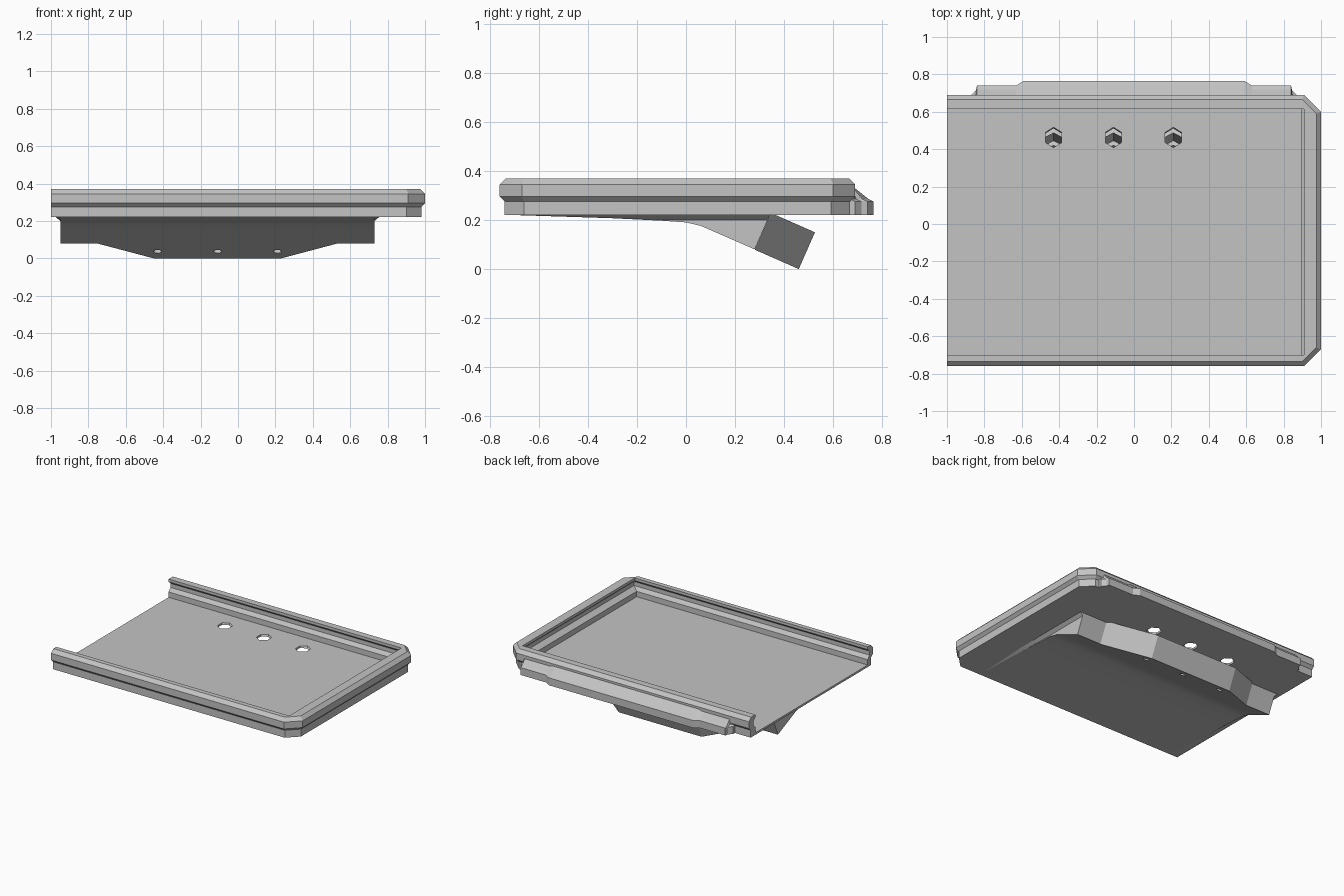
import bpy, bmesh, math

cube = bpy.data.objects.get("Cube")
if cube:
    bpy.data.objects.remove(cube, do_unlink=True)

grey = bpy.data.materials.new("plain_grey")
grey.use_nodes = True
grey.diffuse_color = (0.55, 0.55, 0.55, 1)
grey.node_tree.nodes["Principled BSDF"].inputs["Base Color"].default_value = grey.diffuse_color


def loft(name, sections):
    """Skin a row of equal closed sections and cap both ends."""
    bm = bmesh.new()
    rows = [[bm.verts.new(p) for p in s] for s in sections]
    n = len(rows[0])
    for a, b in zip(rows, rows[1:]):
        for i in range(n):
            j = (i + 1) % n
            bm.faces.new((a[i], a[j], b[j], b[i]))
    bm.faces.new(rows[0])
    bm.faces.new(rows[-1])
    bmesh.ops.remove_doubles(bm, verts=bm.verts, dist=0.0005)
    bmesh.ops.recalc_face_normals(bm, faces=bm.faces)
    mesh = bpy.data.meshes.new(name)
    bm.to_mesh(mesh)
    bm.free()
    mesh.materials.append(grey)
    obj = bpy.data.objects.new(name, mesh)
    bpy.context.collection.objects.link(obj)
    return obj


FRONT, BACK, RIGHT, OPEN = -0.76, 0.69, 1.0, -1.0
FLOOR, TOP = 0.22, 0.37


# Rim wall: outer rings have cut corners, inner rings are square
def outer_ring(d, z):
    x, yf, yb = RIGHT - d, FRONT + d, BACK - d
    cut = 0.09 - 0.586 * d
    return [(OPEN, yf, z), (x - cut, yf, z), (x, yf + cut, z),
            (x, yb - cut, z), (x - cut, yb, z), (OPEN, yb, z)]


def inner_ring(d, z, lip=0):
    x, yf, yb = 0.91 + d - lip, -0.70 + d * -1, 0.615 + d
    return [(OPEN, yf, z), (x, yf, z), (x, yf, z),
            (x, yb, z), (x, yb, z), (OPEN, yb, z)]


rings = [outer_ring(0.02, FLOOR), outer_ring(0.02, 0.275), outer_ring(0.0, 0.295),
         outer_ring(0.0, 0.345), outer_ring(0.025, TOP),
         inner_ring(0, TOP), inner_ring(0, 0.35), inner_ring(0.022, 0.33),
         inner_ring(0.022, 0.30), inner_ring(0, 0.275, 0.015),
         inner_ring(0, FLOOR, 0.015)]
loft("rim_wall", list(zip(*rings)))

# Thin tray floor
floor = loft("tray_floor", [[(x, -0.70, FLOOR), (x, 0.615, FLOOR),
                             (x, 0.615, 0.235), (x, -0.70, 0.235)] for x in (OPEN, 0.91)])

# Stepped flange along the back
half = [(0.87, 0.69), (0.845, 0.715), (0.84, 0.74), (0.63, 0.74), (0.59, 0.765)]
steps = [(-x, y) for x, y in half] + half[::-1]
loft("back_flange", [[(x, 0.66, FLOOR), (x, y, FLOOR), (x, y, 0.275),
                      (x, y - 0.02, 0.285), (x, 0.67, 0.345), (x, 0.66, 0.345)]
                     for x, y in steps])

# Shallow curved wedge under the floor, flared where it meets the floor
LEAN = 0.44
under = [(-0.70, 0.22), (-0.30, 0.207), (-0.10, 0.197), (0.0, 0.19),
         (0.06, 0.176), (0.12, 0.15), (0.28, 0.08)]
sections = []
for y, z in under:
    lean = LEAN if y == under[-1][0] else 0
    mid = max(z, 0.2)
    outline = [(-0.98, 0.225), (-0.95, mid), (-0.95, z), (0.73, z), (0.73, mid), (0.76, 0.225)]
    sections.append([(px, y + (pz - z) * lean, pz) for px, pz in outline])
wedge = loft("under_wedge", sections)

# Tilted mounting block behind the wedge
plan = [(0.53, 0.28), (0.23, 0.46), (-0.45, 0.46), (-0.75, 0.28)]
base = [(x, y, 0.18 - LEAN * (y - 0.05)) for x, y in plan]
block = loft("mounting_block", [base, [(x, y + 0.066, z + 0.15) for x, y, z in base]])

# Three tilted hexagonal pockets, each with a small through hole
tilt = math.atan(LEAN)


def drill(x, sides, radius, low, high):
    t = (low + high) / 2
    bpy.ops.mesh.primitive_cylinder_add(
        vertices=sides, radius=radius, depth=high - low, rotation=(-tilt, 0, 0),
        location=(x, 0.46 + t * math.sin(tilt), 0.228 + t * math.cos(tilt)))
    cutter = bpy.context.object
    cutter.name = "hole_cutter"
    cutter.hide_render = True
    cutter.data.materials.append(grey)
    for target in (floor, block):
        mod = target.modifiers.new("hole", "BOOLEAN")
        mod.operation = "DIFFERENCE"
        mod.solver = "EXACT"
        mod.object = cutter
        bpy.context.view_layer.objects.active = target
        bpy.ops.object.modifier_apply(modifier=mod.name)
    bpy.data.objects.remove(cutter, do_unlink=True)


for x in (-0.43, -0.11, 0.21):
    drill(x, 6, 0.05, -0.15, 0.1)
    drill(x, 12, 0.022, -0.3, -0.1)

# Smooth the curved underside only
bpy.ops.object.select_all(action="DESELECT")
wedge.select_set(True)
bpy.context.view_layer.objects.active = wedge
bpy.ops.object.shade_smooth_by_angle(angle=math.radians(20))
